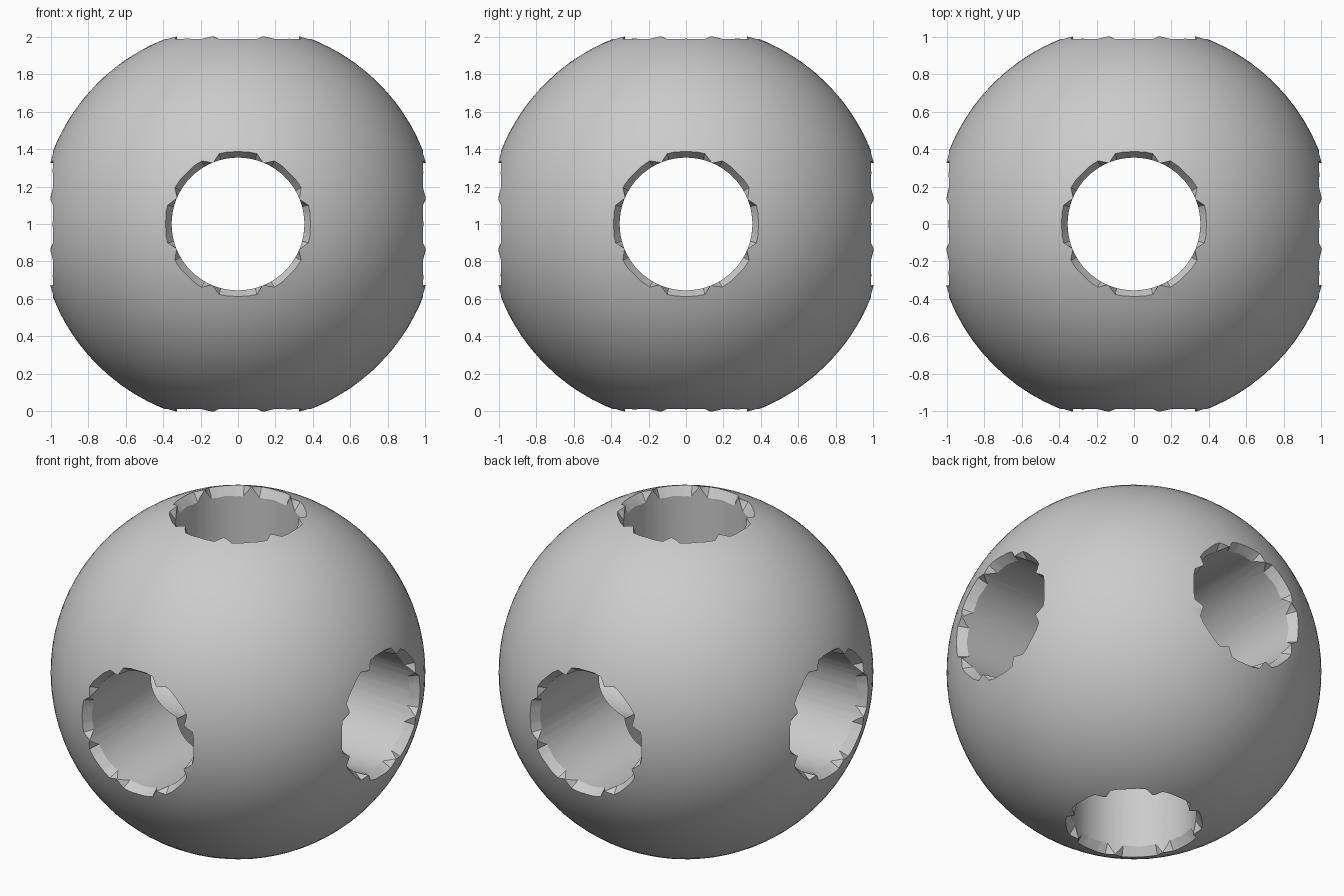
import bpy, bmesh
from math import radians, cos, sin, pi
from mathutils import Matrix, Vector

cube = bpy.data.objects.get("Cube")
if cube:
    bpy.data.objects.remove(cube, do_unlink=True)

BALL_R, BORE_R, RIM_R = 1.064, 0.355, 0.39
CENTRE = Vector((0, 0, 1))

grey = bpy.data.materials.new("plain grey")
grey.use_nodes = True
grey.diffuse_color = (0.6, 0.6, 0.6, 1)
grey.node_tree.nodes["Principled BSDF"].inputs["Base Color"].default_value = (0.6, 0.6, 0.6, 1)


def add_object(name, bm):
    mesh = bpy.data.meshes.new(name)
    bmesh.ops.recalc_face_normals(bm, faces=bm.faces)
    bm.to_mesh(mesh)
    bm.free()
    mesh.materials.append(grey)
    obj = bpy.data.objects.new(name, mesh)
    obj.location = CENTRE
    bpy.context.collection.objects.link(obj)
    return obj


def cut(target, cutter):
    bpy.context.view_layer.objects.active = target
    mod = target.modifiers.new("cut", 'BOOLEAN')
    mod.operation = 'DIFFERENCE'
    mod.solver = 'EXACT'
    mod.object = cutter
    bpy.ops.object.modifier_apply(modifier=mod.name)
    bpy.data.objects.remove(cutter, do_unlink=True)


def bore_cutter(turn):
    bm = bmesh.new()
    bmesh.ops.create_cone(bm, cap_ends=True, segments=64, radius1=BORE_R,
                          radius2=BORE_R, depth=3, matrix=turn)
    return add_object("bore_cutter", bm)


def notch_cutter(turn):
    # eight shallow slanted lobes around the mouth of a bore
    outline = []
    for k in range(8):
        for step in (-15, -8, 8, 15):
            outline.append((radians(45 * k + step), RIM_R))
        outline.append((radians(45 * k + 22.5), BORE_R - 0.005))
    bm = bmesh.new()
    loops = []
    for z, shrink in ((0.92, 0.045), (0.99, 0), (1.12, -0.08)):
        loops.append([bm.verts.new(turn @ Vector(((r - shrink) * cos(a), (r - shrink) * sin(a), z)))
                      if r == RIM_R else
                      bm.verts.new(turn @ Vector(((r - max(shrink, 0)) * cos(a),
                                                  (r - max(shrink, 0)) * sin(a), z)))
                      for a, r in outline])
    n = len(outline)
    for low, high in zip(loops, loops[1:]):
        for i in range(n):
            j = (i + 1) % n
            bm.faces.new((low[i], low[j], high[j], high[i]))
    bm.faces.new(loops[0][::-1])
    bm.faces.new(loops[-1])
    return add_object("notch_cutter", bm)


# Ball
bm = bmesh.new()
bmesh.ops.create_icosphere(bm, subdivisions=5, radius=BALL_R)
ball = add_object("bored_ball", bm)

# Three crossing bores
turns = [Matrix.Identity(4), Matrix.Rotation(pi / 2, 4, 'X'), Matrix.Rotation(pi / 2, 4, 'Y')]
for turn in turns:
    cut(ball, bore_cutter(turn))

# Notched rims at both ends of each bore
for turn in turns:
    for flip in (0, pi):
        cut(ball, notch_cutter(turn @ Matrix.Rotation(flip, 4, 'X')))

# Smooth shading with crisp rims
bpy.ops.object.select_all(action='DESELECT')
ball.select_set(True)
bpy.context.view_layer.objects.active = ball
bpy.ops.object.shade_smooth_by_angle(angle=radians(30))
